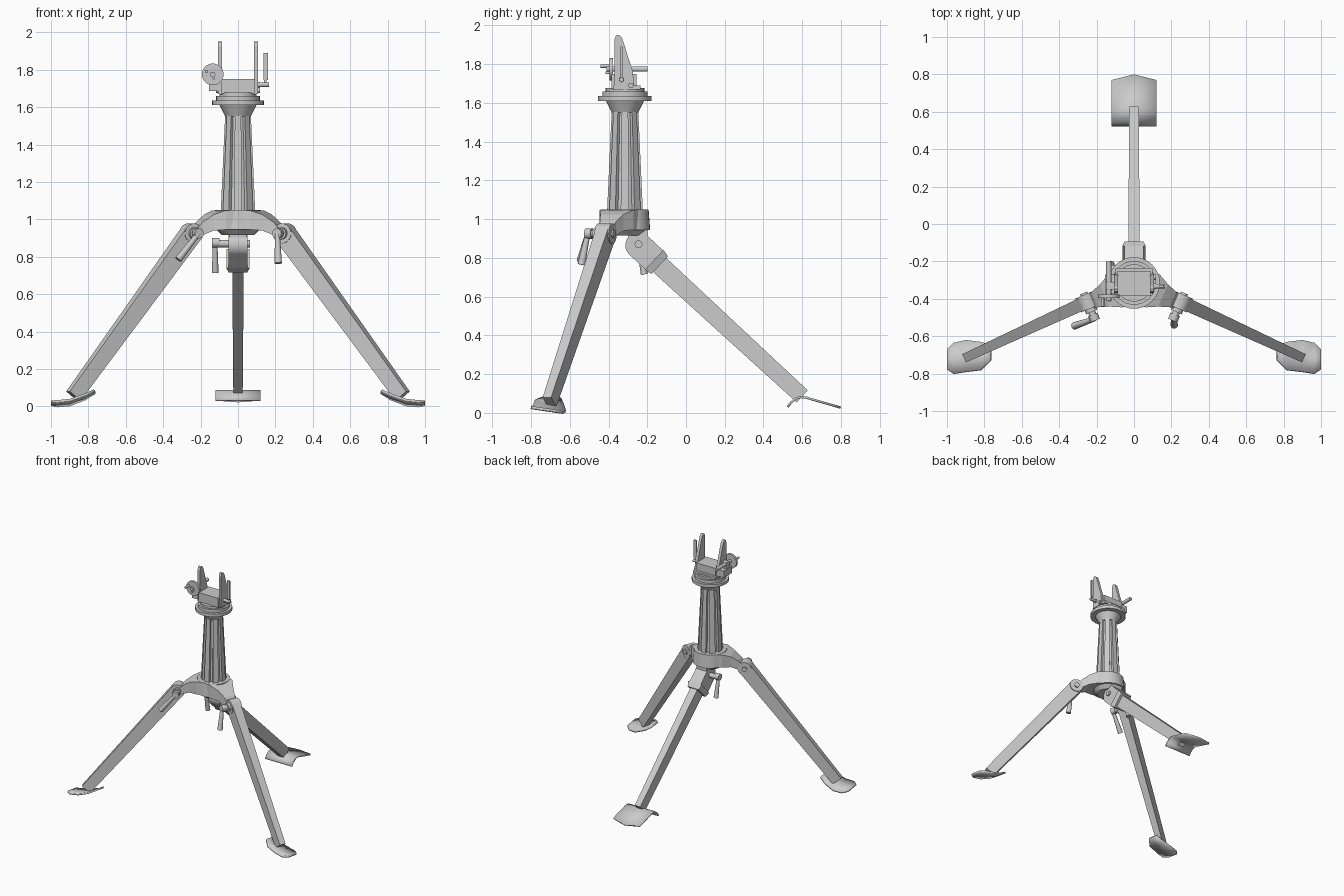
import bpy, math
from math import cos, sin, pi
from mathutils import Vector as V

cube = bpy.data.objects.get("Cube")
if cube:
    bpy.data.objects.remove(cube)

GREY = (0.6, 0.6, 0.6, 1)
metal = bpy.data.materials.new("light grey metal")
metal.use_nodes = True
metal.diffuse_color = GREY
bsdf = next(n for n in metal.node_tree.nodes if n.type == 'BSDF_PRINCIPLED')
bsdf.inputs["Base Color"].default_value = GREY

AXIS_Y = -0.315  # column axis


def make(name, verts, faces, smooth=True):
    me = bpy.data.meshes.new(name)
    me.from_pydata([tuple(v) for v in verts], [], faces)
    me.materials.append(metal)
    ob = bpy.data.objects.new(name, me)
    bpy.context.collection.objects.link(ob)
    bpy.ops.object.select_all(action='DESELECT')
    ob.select_set(True)
    bpy.context.view_layer.objects.active = ob
    bpy.ops.object.mode_set(mode='EDIT')
    bpy.ops.mesh.select_all(action='SELECT')
    bpy.ops.mesh.normals_make_consistent(inside=False)
    bpy.ops.object.mode_set(mode='OBJECT')
    if smooth:
        bpy.ops.object.shade_smooth_by_angle(angle=math.radians(35))
    return ob


def loft(name, rings, smooth=True):
    """Skin equal-length rings and cap both ends."""
    n = len(rings[0])
    verts = [v for r in rings for v in r]
    faces = [(k * n + i, k * n + (i + 1) % n, (k + 1) * n + (i + 1) % n, (k + 1) * n + i)
             for k in range(len(rings) - 1) for i in range(n)]
    faces += [tuple(range(n)), tuple(range((len(rings) - 1) * n, len(rings) * n))]
    return make(name, verts, faces, smooth)


def lathe(name, profile, n=32):
    """Turn (radius, z) points round the column axis."""
    return loft(name, [[V((r * cos(2 * pi * i / n), AXIS_Y + r * sin(2 * pi * i / n), z))
                        for i in range(n)] for r, z in profile])


def frame(p, q):
    d = (q - p).normalized()
    s = d.cross(V((0, 0, 1)))
    s = s.normalized() if s.length > 0.01 else V((1, 0, 0))
    return s, s.cross(d)


def rod(name, p, q, r1, r2=None, n=16):
    p, q = V(p), V(q)
    s, u = frame(p, q)
    return loft(name, [[c + r * (s * cos(2 * pi * i / n) + u * sin(2 * pi * i / n))
                        for i in range(n)] for c, r in ((p, r1), (q, r2 or r1))])


def bar(name, p, q, size1, size2):
    """Tapered rectangular bar, sizes are (width, height)."""
    p, q = V(p), V(q)
    s, u = frame(p, q)
    return loft(name, [[c + s * w / 2 * a + u * h / 2 * b
                        for a, b in ((-1, -1), (1, -1), (1, 1), (-1, 1))]
                       for c, (w, h) in ((p, size1), (q, size2))], False)


def box(name, x0, x1, y0, y1, z0, z1):
    return loft(name, [[V((x, y, z)) for x, y in ((x0, y0), (x1, y0), (x1, y1), (x0, y1))]
                       for z in (z0, z1)], False)


def sheet(name, rows, thick):
    """Bent plate from rows of three points."""
    n = 3
    faces = [(k * n + i, k * n + i + 1, (k + 1) * n + i + 1, (k + 1) * n + i)
             for k in range(len(rows) - 1) for i in range(n - 1)]
    ob = make(name, [v for r in rows for v in r], faces)
    if ob.data.polygons[0].normal.z < 0:
        ob.data.flip_normals()
    mod = ob.modifiers.new("thickness", 'SOLIDIFY')
    mod.thickness = thick
    mod.offset = -1


# Fluted column
def flute_ring(r, z, ribs=8):
    pts = []
    for k in range(ribs):
        for off, f in ((-0.3, 1), (0.3, 1), (0.36, 0.78), (0.64, 0.78)):
            a = 2 * pi * (k + off) / ribs
            pts.append(V((r * f * cos(a), AXIS_Y + r * f * sin(a), z)))
    return pts


loft("column", [flute_ring(0.095, 1.04), flute_ring(0.07, 1.57)], False)

# Hub and turntable
lathe("hub", [(0.13, 0.945), (0.122, 1.05)])
lathe("hub_underside", [(0.085, 0.915), (0.12, 0.95)])
lathe("collar", [(0.068, 1.55), (0.098, 1.61)])
lathe("turntable", [(0.138, 1.61), (0.138, 1.635), (0.117, 1.635), (0.117, 1.66),
                    (0.1, 1.66), (0.1, 1.677)])

# Front legs, mirrored
for side, word in ((1, "left"), (-1, "right")):
    top = V((side * 0.25, -0.415, 0.925))
    foot = V((side * 0.88, -0.705, 0.055))
    radial = V((side * 0.91, -0.39, 0)).normalized()
    across = V((-radial.y, radial.x, 0))
    if across.y > 0:
        across = -across

    # Hub arm
    rings = []
    for r, w, z0, z1 in ((0.03, 0.22, 0.945, 1.05), (0.11, 0.19, 0.945, 1.048),
                         (0.17, 0.13, 0.94, 1.025), (0.225, 0.09, 0.915, 0.985),
                         (0.25, 0.08, 0.895, 0.955)):
        c = V((0, AXIS_Y, 0)) + radial * r
        rings.append([c + across * w / 2 * a + V((0, 0, z))
                      for a, z in ((-1, z0), (1, z0), (1, z1), (-1, z1))])
    loft("hub_arm_" + word, rings, False)

    # Leg with rounded knuckle
    bar("front_leg_" + word, top, foot, (0.07, 0.105), (0.048, 0.08))
    rod("front_knuckle_" + word, top - across * 0.04, top + across * 0.04, 0.053, n=24)

    # Clamp bolt and lever
    end = top + across * 0.1
    rod("front_bolt_" + word, top - across * 0.05, end, 0.02)
    rod("front_bolt_collar_" + word, top + across * 0.03, top + across * 0.06, 0.032)
    rod("front_lever_head_" + word, top + across * 0.075, end + across * 0.01, 0.027)
    tip = V((0.215, -0.54, 0.765)) if side > 0 else V((-0.32, -0.545, 0.785))
    rod("front_lever_" + word, end, tip, 0.013, 0.02, 12)

    # Dished foot, tilted sideways
    rows = []
    for x, z, y0, y1 in ((0.77, 0.088, -0.727, -0.645), (0.82, 0.058, -0.78, -0.63),
                         (0.9, 0.028, -0.79, -0.62), (0.965, 0.02, -0.8, -0.635),
                         (1.0, 0.022, -0.775, -0.67)):
        rows.append([V((side * x, y, z - 0.15 * (y + 0.71)))
                     for y in (y0, (y0 + y1) / 2, y1)])
    sheet("front_foot_" + word, rows, 0.014)

# Back leg with socket and pivot
pivot = V((0, -0.245, 0.865))
down = V((0, 0.73, -0.684))
joint = pivot + down * 0.115
bar("back_leg", joint, (0, 0.60, 0.085), (0.062, 0.1), (0.05, 0.085))
bar("back_socket", pivot, joint, (0.1, 0.135), (0.1, 0.135))
bar("back_socket_rim", joint - down * 0.005, joint + down * 0.035, (0.125, 0.14), (0.1, 0.125))
rod("back_knuckle", pivot - V((0.05, 0, 0)), pivot + V((0.05, 0, 0)), 0.068, n=24)
box("back_pivot_lug", -0.045, 0.045, -0.3, -0.2, 0.87, 0.95)
rod("back_bolt", (-0.13, -0.245, 0.87), (0.065, -0.245, 0.87), 0.02)
rod("back_lever_head", (-0.138, -0.245, 0.875), (-0.1, -0.245, 0.875), 0.026)
rod("back_lever", (-0.122, -0.245, 0.875), (-0.122, -0.215, 0.715), 0.012, 0.018, 12)

# Back foot, a bent plate with a pointed end
sheet("back_foot", [[V((-0.12, y, z)), V((0, y + tip, z - tip * 0.3)), V((0.12, y, z))]
                    for y, z, tip in ((0.52, 0.035, 0), (0.54, 0.06, 0), (0.565, 0.08, 0),
                                      (0.59, 0.088, 0), (0.62, 0.085, 0),
                                      (0.77, 0.042, 0.03))], 0.012)

# Cradle with two upright cheeks
box("cradle_block", -0.09, 0.09, -0.385, -0.255, 1.672, 1.75)
box("cradle_base", -0.1, 0.1, -0.375, -0.235, 1.668, 1.69)
CHEEK = [(-0.37, 1.67), (-0.37, 1.925), (-0.362, 1.948), (-0.348, 1.952), (-0.333, 1.94),
         (-0.318, 1.9), (-0.297, 1.83), (-0.275, 1.765), (-0.266, 1.67)]
for side, word in ((1, "left"), (-1, "right")):
    loft("cheek_" + word, [[V((side * x, y, z)) for y, z in CHEEK] for x in (0.085, 0.107)], False)
    for k, (y, z) in enumerate(((-0.333, 1.72), (-0.285, 1.69))):
        rod(f"cheek_bolt_{word}_{k}", (side * 0.09, y, z), (side * 0.118, y, z), 0.014)

# Locking handle on the left cheek
rod("handle_shaft", (0.1, -0.333, 1.72), (0.165, -0.333, 1.72), 0.012)
box("handle_stem", 0.14, 0.152, -0.338, -0.328, 1.71, 1.78)
box("handle_grip", 0.136, 0.16, -0.339, -0.327, 1.745, 1.89)

# Adjusting wheel and its housing on the right cheek
box("wheel_housing", -0.155, -0.1, -0.375, -0.27, 1.685, 1.74)
rod("wheel_shaft", (-0.135, -0.41, 1.775), (-0.135, -0.2, 1.775), 0.014)
box("wheel_bracket", -0.15, -0.1, -0.35, -0.31, 1.73, 1.79)
rod("wheel", (-0.135, -0.395, 1.775), (-0.135, -0.377, 1.775), 0.058, n=32)
rod("wheel_grip", (-0.168, -0.442, 1.79), (-0.168, -0.39, 1.79), 0.009, n=12)
rod("wheel_pin", (-0.13, -0.415, 1.755), (-0.13, -0.39, 1.755), 0.007, n=12)
